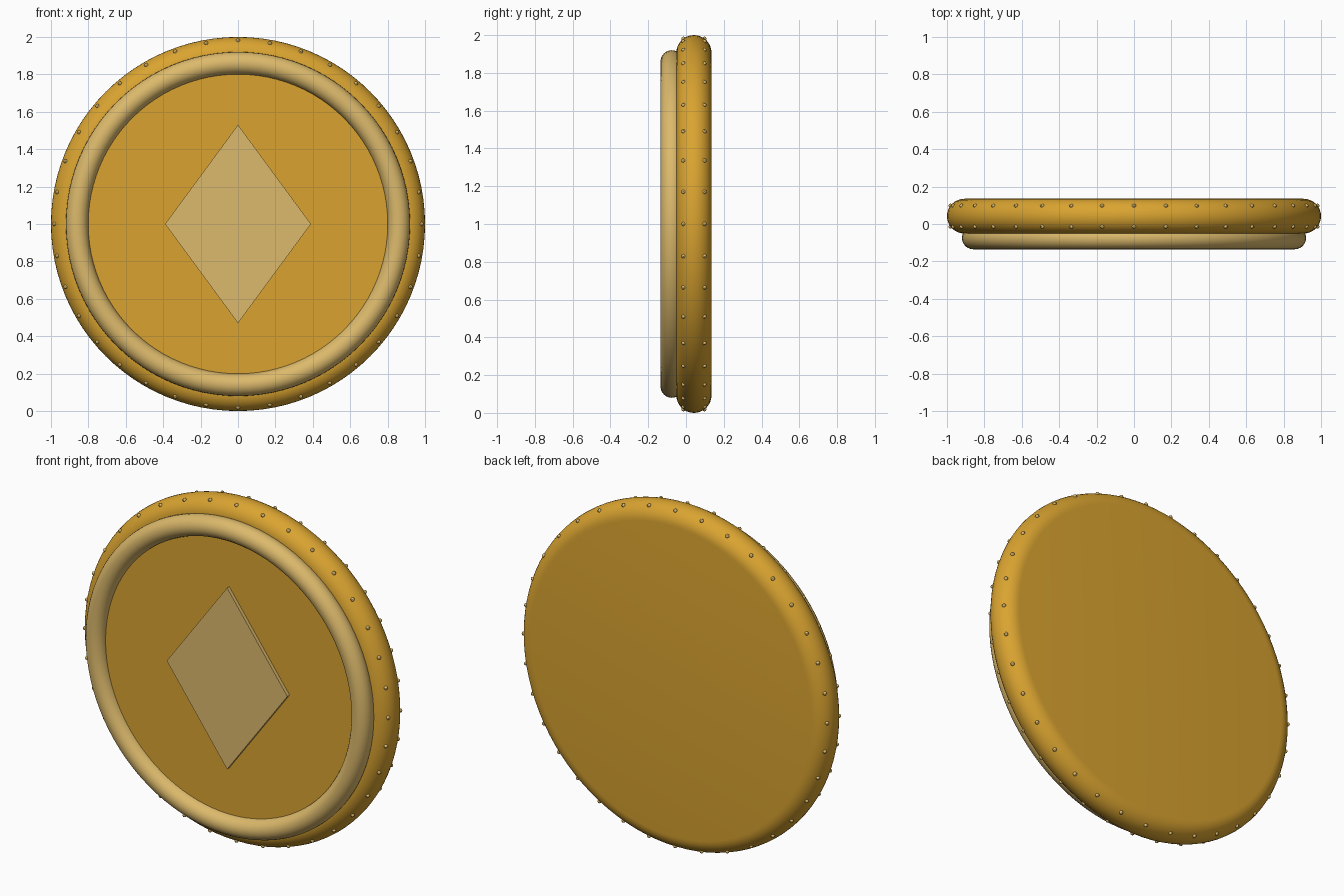
import bpy, bmesh
from math import sin, cos, pi, radians
from mathutils import Vector, Matrix

old = bpy.data.objects.get("Cube")
if old:
    bpy.data.objects.remove(old, do_unlink=True)

CENTRE = Vector((0, 0, 1))


def material(name, rgb):
    m = bpy.data.materials.new(name)
    m.use_nodes = True
    m.diffuse_color = (*rgb, 1)
    m.node_tree.nodes["Principled BSDF"].inputs["Base Color"].default_value = (*rgb, 1)
    return m


gold = material("gold", (0.70, 0.37, 0.03))
pale_gold = material("pale gold", (0.72, 0.49, 0.15))


def finish(bm, name, mat, smooth=True):
    bmesh.ops.remove_doubles(bm, verts=bm.verts, dist=1e-5)
    bmesh.ops.recalc_face_normals(bm, faces=bm.faces)
    mesh = bpy.data.meshes.new(name)
    bm.to_mesh(mesh)
    bm.free()
    mesh.materials.append(mat)
    ob = bpy.data.objects.new(name, mesh)
    ob.location = CENTRE
    bpy.context.collection.objects.link(ob)
    if smooth:
        bpy.ops.object.select_all(action="DESELECT")
        ob.select_set(True)
        bpy.context.view_layer.objects.active = ob
        bpy.ops.object.shade_smooth_by_angle(angle=radians(35))
    return ob


def lathe(name, profile, mat, closed=False, steps=96):
    """Spin a (radius, y) profile around the front-to-back axis."""
    bm = bmesh.new()
    verts = [bm.verts.new((r, y, 0)) for r, y in profile]
    pairs = list(zip(verts, verts[1:]))
    if closed:
        pairs.append((verts[-1], verts[0]))
    edges = [bm.edges.new(p) for p in pairs]
    bmesh.ops.spin(bm, geom=verts + edges, cent=(0, 0, 0), axis=(0, 1, 0),
                   angle=2 * pi, steps=steps)
    return finish(bm, name, mat)


def arc(radius, y, size, start, end, n):
    angles = [radians(start + (end - start) * i / n) for i in range(n + 1)]
    return [(radius + size * cos(a), y + size * sin(a)) for a in angles]


# Main body: a disc with a fully rounded rim
RIM_R, RIM_Y, RIM_SIZE = 0.907, 0.042, 0.093
rim = arc(RIM_R, RIM_Y, RIM_SIZE, -90, 90, 16)
lathe("body_disc", [(0, rim[0][1])] + rim + [(0, rim[-1][1])], gold)

# Raised ring and the flat face it frames
lathe("front_ring", arc(0.86, -0.075, 0.06, 0, 345, 23), pale_gold, closed=True)
lathe("front_face", [(0, -0.08), (0.83, -0.08), (0.83, -0.04)], gold)

# Diamond plate in the middle of the face
bm = bmesh.new()
corners = [(0.39, 0), (0, 0.53), (-0.39, 0), (0, -0.53)]
base = bm.faces.new([bm.verts.new((x, -0.079, z)) for x, z in corners])
out = bmesh.ops.extrude_face_region(bm, geom=[base])
moved = [v for v in out["geom"] if isinstance(v, bmesh.types.BMVert)]
bmesh.ops.translate(bm, verts=moved, vec=(0, -0.022, 0))
finish(bm, "diamond_plate", pale_gold, smooth=False)

# Two rows of small studs around the rim
for name, tilt in (("front_studs", -37), ("back_studs", 37)):
    bm = bmesh.new()
    r = RIM_R + RIM_SIZE * cos(radians(tilt))
    y = RIM_Y + RIM_SIZE * sin(radians(tilt))
    for i in range(36):
        place = Matrix.Rotation(2 * pi * i / 36, 4, "Y") @ Matrix.Translation((r, y, 0))
        bmesh.ops.create_uvsphere(bm, u_segments=8, v_segments=6, radius=0.011, matrix=place)
    finish(bm, name, pale_gold)
